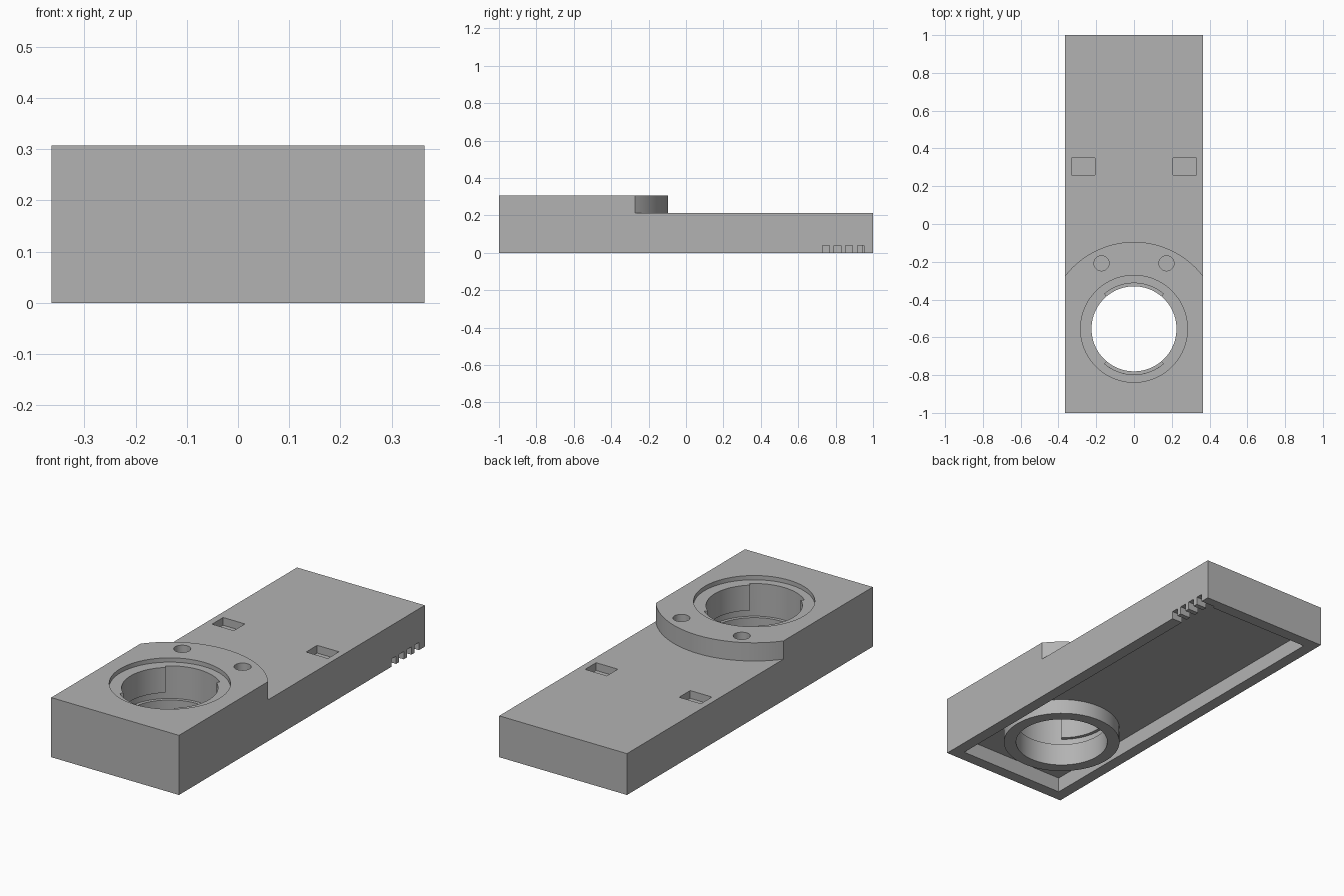
import bpy, bmesh
from math import sin, cos, pi, radians, asin

cube = bpy.data.objects.get("Cube")
if cube:
    bpy.data.objects.remove(cube, do_unlink=True)

HALF_W, TOP, DECK, CEILING, WALL = 0.364, 0.307, 0.213, 0.078, 0.06
BORE_Y = -0.555

grey = bpy.data.materials.new("plain grey")
grey.use_nodes = True
grey.diffuse_color = (0.45, 0.45, 0.45, 1)
grey.node_tree.nodes["Principled BSDF"].inputs["Base Color"].default_value = (0.45, 0.45, 0.45, 1)


def prism(name, outline, z0, z1):
    """Extrude a flat outline from z0 to z1."""
    bm = bmesh.new()
    face = bm.faces.new([bm.verts.new((x, y, z0)) for x, y in outline])
    ext = bmesh.ops.extrude_face_region(bm, geom=[face])["geom"]
    for v in ext:
        if isinstance(v, bmesh.types.BMVert):
            v.co.z = z1
    bmesh.ops.recalc_face_normals(bm, faces=bm.faces)
    mesh = bpy.data.meshes.new(name)
    bm.to_mesh(mesh)
    bm.free()
    mesh.materials.append(grey)
    obj = bpy.data.objects.new(name, mesh)
    bpy.context.collection.objects.link(obj)
    return obj


def box(name, x0, x1, y0, y1, z0, z1):
    return prism(name, [(x0, y0), (x1, y0), (x1, y1), (x0, y1)], z0, z1)


def arc(r, a0, a1, n, cx=0, cy=BORE_Y):
    steps = [a0 + (a1 - a0) * i / n for i in range(n + 1)]
    return [(cx + r * cos(a), cy + r * sin(a)) for a in steps]


def cylinder(name, r, z0, z1, cx=0, cy=BORE_Y, n=96):
    return prism(name, arc(r, 0, 2 * pi, n, cx, cy)[:-1], z0, z1)


def cut(target, cutter):
    """Subtract the cutter, then discard it."""
    mod = target.modifiers.new("cut", "BOOLEAN")
    mod.operation, mod.solver, mod.object = "DIFFERENCE", "EXACT", cutter
    cutter.hide_render = True
    bpy.context.view_layer.update()
    result = bpy.data.meshes.new_from_object(
        target.evaluated_get(bpy.context.evaluated_depsgraph_get()))
    target.modifiers.clear()
    target.data = result
    bpy.data.objects.remove(cutter, do_unlink=True)


# Housing block, lowered behind the rounded head
housing = box("housing", -HALF_W, HALF_W, -1, 1, 0, TOP)
edge = asin(0.4 / 0.46)
head_arc = arc(0.46, pi / 2 - edge, pi / 2 + edge, 64)
cut(housing, prism("deck_cutter", head_arc + [(-0.4, 1.1), (0.4, 1.1)], DECK, 0.5))

# Shallow underside cavity that leaves a collar around the bore
cavity = box("cavity_cutter", -HALF_W + WALL, HALF_W - WALL, -1 + WALL, 1 - WALL, -0.1, CEILING)
cut(cavity, cylinder("collar", 0.285, -0.2, 0.2))
cut(housing, cavity)

# Stepped bore: recess, through hole and locking groove
cut(housing, cylinder("recess_cutter", 0.283, 0.285, 0.4))
cut(housing, cylinder("bore_cutter", 0.225, -0.1, 0.4))
cut(housing, cylinder("groove_cutter", 0.242, 0.117, 0.155))

# Entry slots at the front and back of the bore
for mid in (90, 270):
    sector = arc(0.242, radians(mid - 40), radians(mid + 40), 24)
    cut(housing, prism("slot_cutter", sector + [(0, BORE_Y)], 0.14, 0.295))

# Paired screw holes and rectangular pockets
for side in (-1, 1):
    cut(housing, cylinder("hole_cutter", 0.04, TOP - 0.05, 0.4, side * 0.172, -0.208, 40))
    xs = sorted((side * 0.206, side * 0.33))
    cut(housing, box("pocket_cutter", *xs, 0.26, 0.35, DECK - 0.04, 0.4))

# Vent notches through the lower edge of one wall
for i in range(4):
    y = 0.73 + i * 0.062
    cut(housing, box("notch_cutter", 0.28, 0.4, y, y + 0.037, -0.1, 0.04))

# Smooth round walls, keep crisp edges
bpy.ops.object.select_all(action="DESELECT")
housing.select_set(True)
bpy.context.view_layer.objects.active = housing
bpy.ops.object.shade_smooth_by_angle(angle=radians(25))
